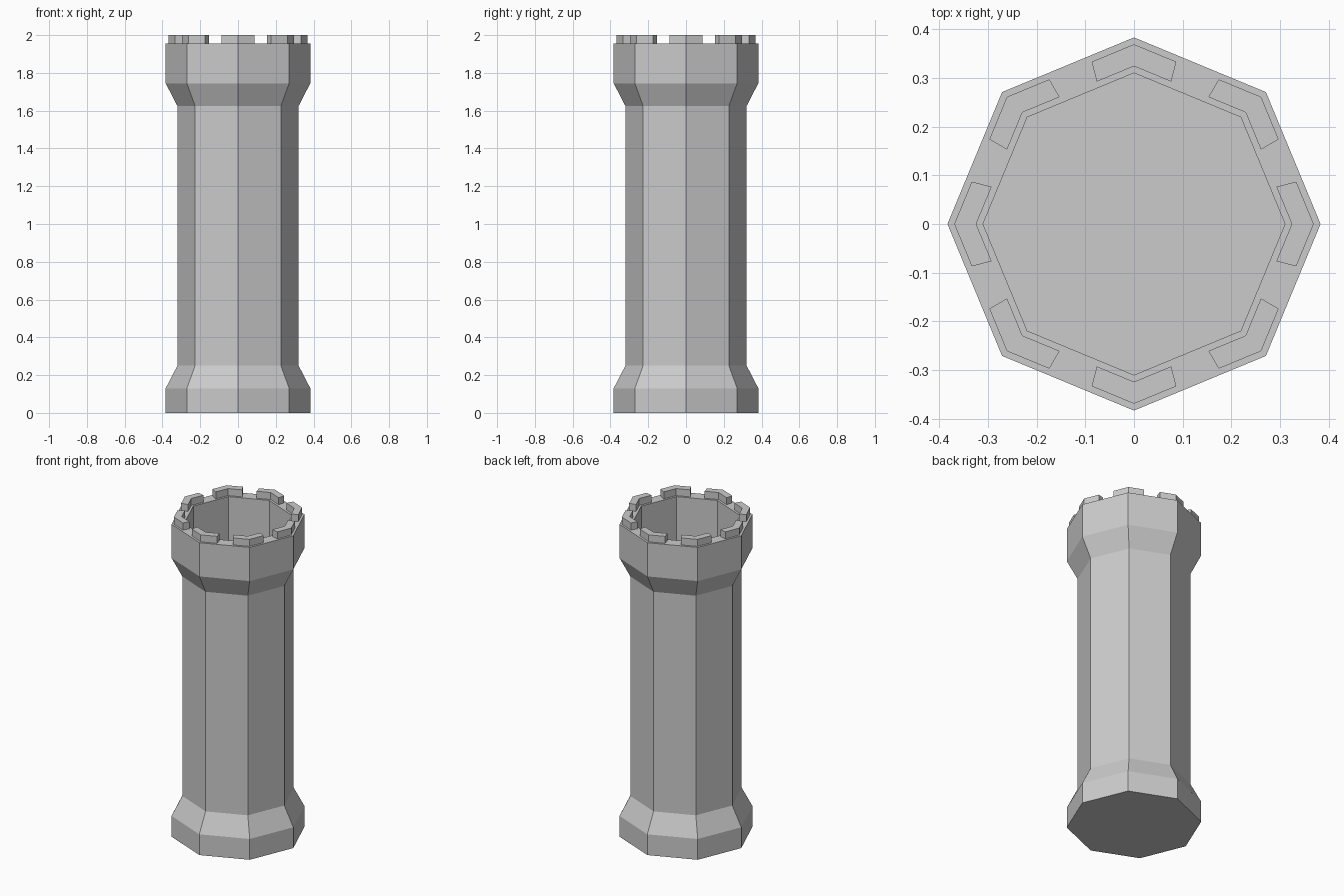
import bpy, bmesh
from math import cos, sin, pi
from mathutils import Vector

if "Cube" in bpy.data.objects:
    bpy.data.objects.remove(bpy.data.objects["Cube"])

SIDES = 8


def corner(i, r, z):
    a = 2 * pi * i / SIDES
    return Vector((r * cos(a), r * sin(a), z))


def finish(name, bm):
    bmesh.ops.recalc_face_normals(bm, faces=bm.faces)
    mesh = bpy.data.meshes.new(name)
    bm.to_mesh(mesh)
    bm.free()
    obj = bpy.data.objects.new(name, mesh)
    bpy.context.collection.objects.link(obj)
    return obj


# Tower body: octagonal rings from the foot, over the rim, down to the inner floor
profile = [(0.383, 0), (0.383, 0.13), (0.321, 0.25), (0.321, 1.625),
           (0.383, 1.745), (0.383, 1.956), (0.31, 1.956), (0.31, 1.625)]
bm = bmesh.new()
rings = [[bm.verts.new(corner(i, r, z)) for i in range(SIDES)] for r, z in profile]
for low, high in zip(rings, rings[1:]):
    for i in range(SIDES):
        j = (i + 1) % SIDES
        bm.faces.new((low[i], low[j], high[j], high[i]))
bm.faces.new(rings[0][::-1])
bm.faces.new(rings[-1])
finish("tower_body", bm)

# Battlements: one bent block on each corner, a third of a side long each way
R_OUT, R_IN, Z_LOW, Z_TOP = 0.369, 0.324, 1.956, 2.0
for i in range(SIDES):
    bm = bmesh.new()
    outline = []
    for r, order in ((R_OUT, (-1, 0, 1)), (R_IN, (1, 0, -1))):
        for k in order:
            outline.append(corner(i, r, Z_LOW).lerp(corner(i + k, r, Z_LOW), 1 / 3))
    base = bm.faces.new([bm.verts.new(p) for p in outline])
    top = bmesh.ops.extrude_face_region(bm, geom=[base], use_keep_orig=True)["geom"]
    bmesh.ops.translate(bm, vec=(0, 0, Z_TOP - Z_LOW),
                        verts=[v for v in top if isinstance(v, bmesh.types.BMVert)])
    finish(f"battlement_{i + 1}", bm)
